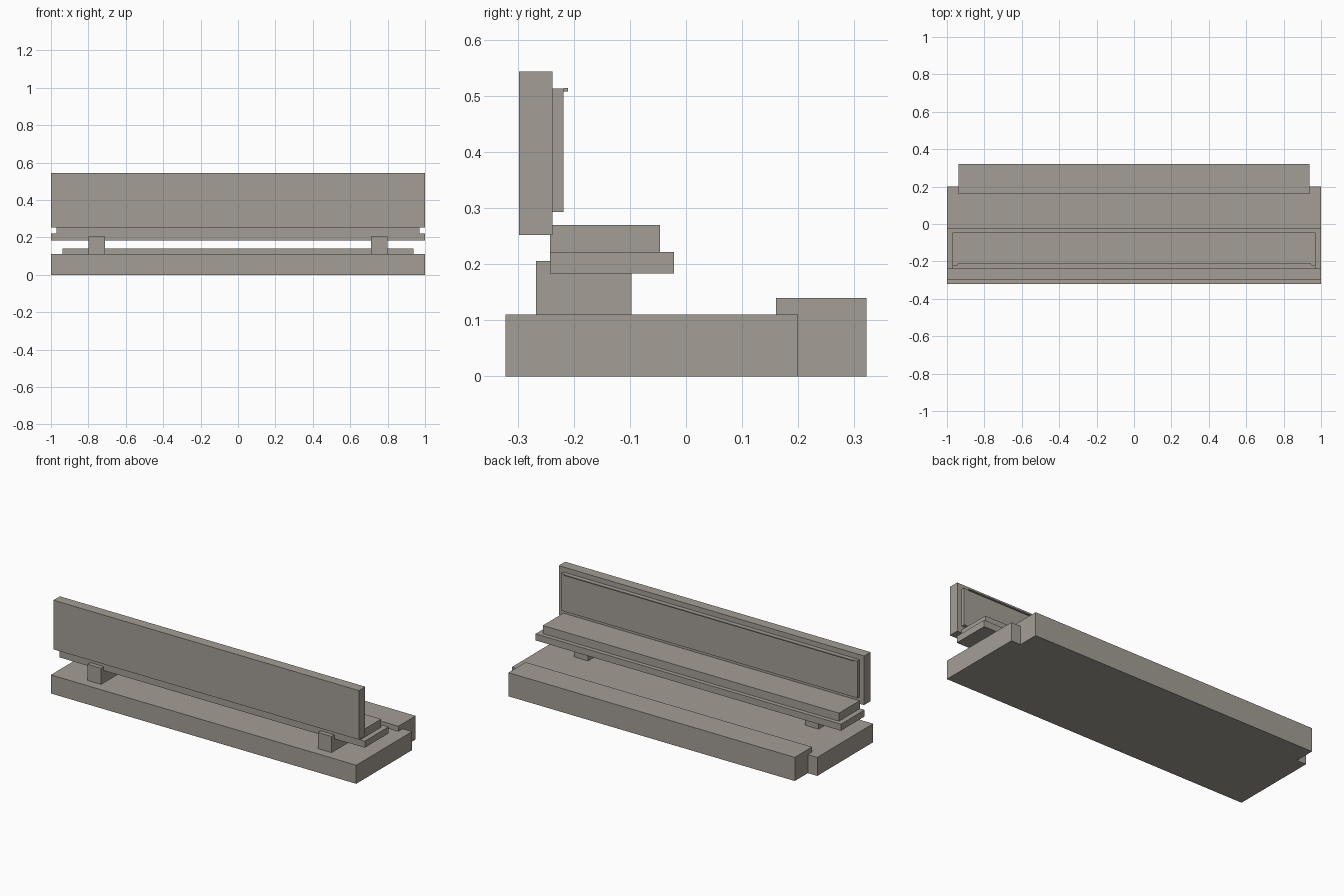
import bpy
import bmesh

cube = bpy.data.objects.get("Cube")
if cube:
    bpy.data.objects.remove(cube, do_unlink=True)

COLOR = (0.37, 0.34, 0.30, 1.0)
stone = bpy.data.materials.new("warm_grey")
stone.use_nodes = True
stone.diffuse_color = COLOR
stone.node_tree.nodes["Principled BSDF"].inputs["Base Color"].default_value = COLOR


def extrude_profile(name, profile, x0, x1):
    """Sweep a closed (y, z) profile along x."""
    bm = bmesh.new()
    face = bm.faces.new([bm.verts.new((x0, y, z)) for y, z in profile])
    swept = bmesh.ops.extrude_face_region(bm, geom=[face])["geom"]
    moved = [v for v in swept if isinstance(v, bmesh.types.BMVert)]
    bmesh.ops.translate(bm, verts=moved, vec=(x1 - x0, 0, 0))
    bmesh.ops.recalc_face_normals(bm, faces=bm.faces)
    mesh = bpy.data.meshes.new(name)
    bm.to_mesh(mesh)
    bm.free()
    mesh.materials.append(stone)
    obj = bpy.data.objects.new(name, mesh)
    bpy.context.collection.objects.link(obj)
    return obj


def box(name, x, y, z):
    profile = [(y[0], z[0]), (y[1], z[0]), (y[1], z[1]), (y[0], z[1])]
    return extrude_profile(name, profile, *x)


# Base slab with a raised lip hooked over its rear edge
box("base_slab", (-1, 1), (-0.322, 0.20), (0, 0.11))
lip = [(0.16, 0.11), (0.20, 0.11), (0.20, 0), (0.322, 0), (0.322, 0.14), (0.16, 0.14)]
extrude_profile("rear_lip", lip, -0.938, 0.938)

# Support blocks, one per side
for side, x in (("left", (0.71, 0.80)), ("right", (-0.80, -0.71))):
    box(side + "_support", x, (-0.267, -0.097), (0.11, 0.206))

# Seat board and cushion
box("seat_board", (-1, 1), (-0.242, -0.021), (0.183, 0.222))
box("seat_cushion", (-0.97, 0.97), (-0.242, -0.046), (0.222, 0.27))

# Upright back with its inner pad and thin top trim
box("back_panel", (-1, 1), (-0.298, -0.238), (0.252, 0.543))
box("back_pad", (-0.97, 0.97), (-0.238, -0.218), (0.293, 0.513))
box("pad_trim", (-0.945, 0.945), (-0.218, -0.21), (0.508, 0.514))
